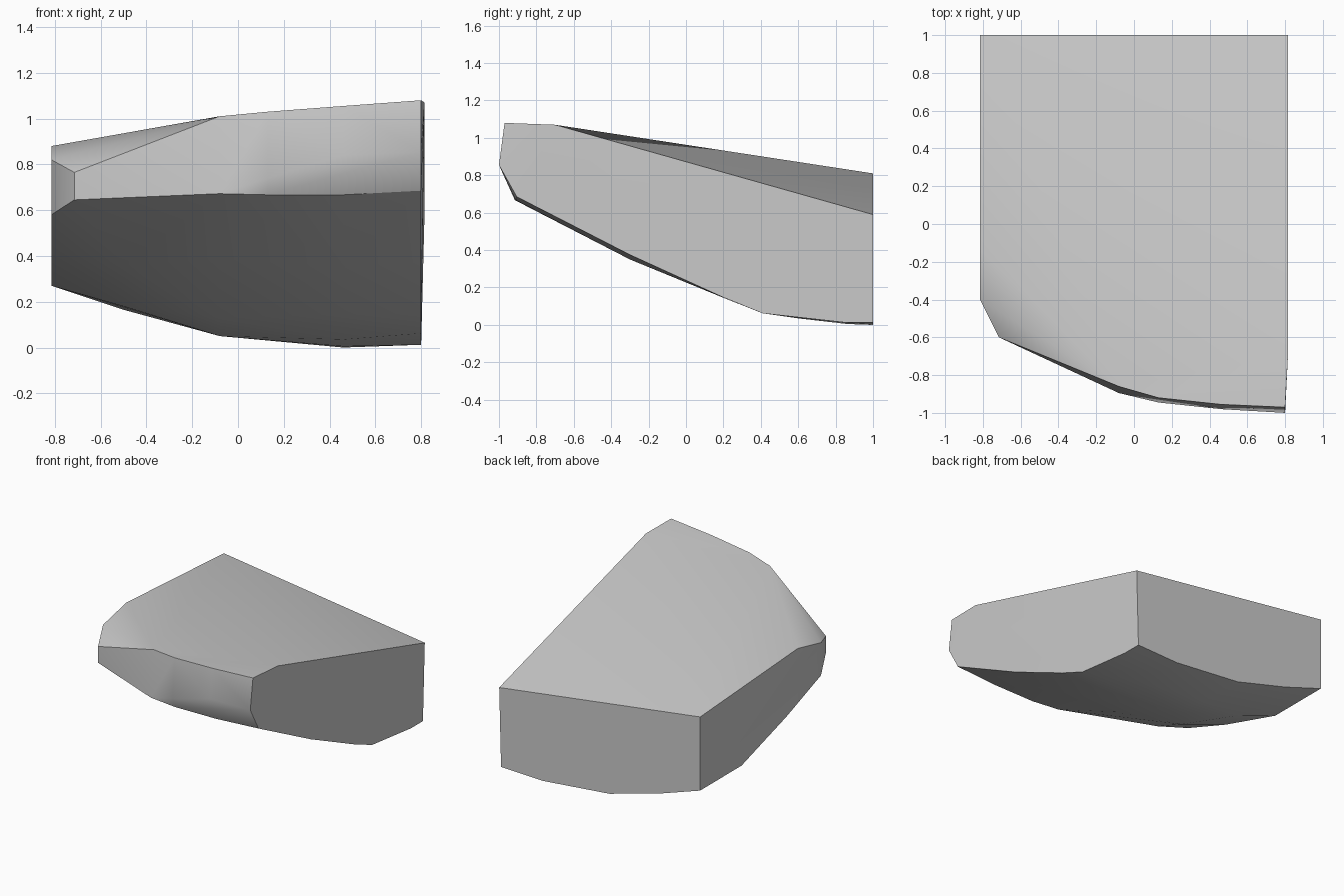
import bpy
import bmesh
import math

# Remove the default object
default_cube = bpy.data.objects.get("Cube")
if default_cube:
    bpy.data.objects.remove(default_cube, do_unlink=True)


def make_material(name, colour):
    material = bpy.data.materials.new(name)
    material.use_nodes = True
    material.diffuse_color = colour
    shader = next(node for node in material.node_tree.nodes
                  if node.type == 'BSDF_PRINCIPLED')
    shader.inputs["Base Color"].default_value = colour
    return material


def section(x, *outline):
    """Place a (y, z) outline on the cross-section at x."""
    return [(x, y, z) for y, z in outline]


def convex_shell(name, points, material, smooth_degrees):
    """Wrap the sections in one convex skin with sharp edges kept."""
    bm = bmesh.new()
    for point in points:
        bm.verts.new(point)
    result = bmesh.ops.convex_hull(bm, input=bm.verts[:])
    inside = [item for item in result["geom_interior"] + result["geom_unused"]
              if isinstance(item, bmesh.types.BMVert)]
    bmesh.ops.delete(bm, geom=list(set(inside)), context='VERTS')
    bmesh.ops.dissolve_limit(bm, angle_limit=math.radians(0.5),
                             verts=bm.verts[:], edges=bm.edges[:])
    bmesh.ops.recalc_face_normals(bm, faces=bm.faces[:])
    mesh = bpy.data.meshes.new(name)
    bm.to_mesh(mesh)
    bm.free()
    mesh.materials.append(material)
    shell = bpy.data.objects.new(name, mesh)
    bpy.context.collection.objects.link(shell)
    bpy.ops.object.select_all(action='DESELECT')
    shell.select_set(True)
    bpy.context.view_layer.objects.active = shell
    bpy.ops.object.shade_smooth_by_angle(angle=math.radians(smooth_degrees))
    return shell


points = []

# Narrow right side, with its low chamfered nose
points += section(-0.815, (1, 0.81), (-0.13, 0.88), (-0.4, 0.82),
                  (-0.4, 0.58), (0, 0.43), (0.52, 0.27), (1, 0.27))
points += section(-0.715, (-0.6, 0.765), (-0.6, 0.645))

# Curved belly and front belt between the two sides
points += section(-0.5, (-0.1, 0.36), (0.45, 0.18), (1, 0.165))
points += section(-0.08, (-0.86, 1.01), (-0.895, 0.672), (-0.3, 0.39),
                  (0.3, 0.13), (0.65, 0.05), (1, 0.05))
points += section(0.13, (-0.92, 1.03), (-0.945, 0.74), (-0.915, 0.667))
points += section(0.46, (-0.955, 1.055), (-0.98, 0.84), (-0.91, 0.667),
                  (-0.3, 0.35), (0.2, 0.145), (0.6, 0.035),
                  (0.86, 0.005), (1, 0))

# Tall left side, leaning out slightly towards its top edge
points += section(0.8, (-0.97, 1.08), (-1, 0.855), (-0.905, 0.685),
                  (-0.3, 0.375), (0.2, 0.147), (0.41, 0.062),
                  (0.86, 0.012), (1, 0.012))
points += section(0.815, (-0.7, 1.07), (1, 0.59))

grey = make_material("plain_grey", (0.6, 0.6, 0.6, 1))
convex_shell("faceted_block", points, grey, 30)
